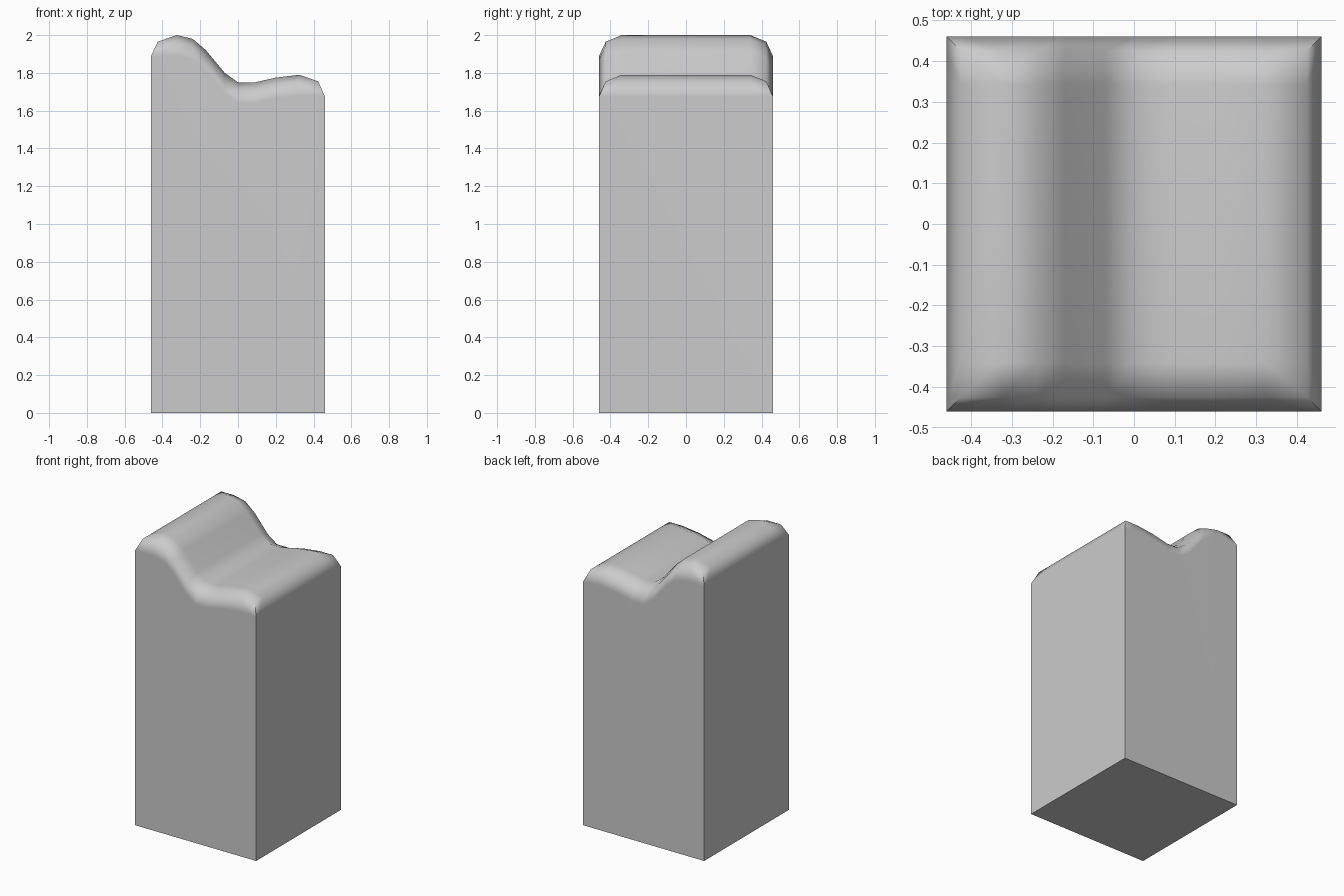
import bpy, bmesh, math

if "Cube" in bpy.data.objects:
    bpy.data.objects.remove(bpy.data.objects["Cube"])

R = 0.46                                   # half width of the square post
# crest profile along x: (x, height before rounding)
crest = [(-R, 2.0), (-0.425, 2.0), (-0.325, 2.0), (-0.24, 1.98), (-0.17, 1.92),
         (-0.07, 1.80), (0.0, 1.75), (0.09, 1.75), (0.2, 1.775), (0.325, 1.79),
         (0.425, 1.79), (R, 1.785)]
# rounded rim: distance from centre -> drop below the crest
rim = {R: 0.11, 0.425: 0.035}
ys = [-R, -0.425, -0.34, 0.34, 0.425, R]


def drop(v):
    return rim.get(abs(v), 0.0)


bm = bmesh.new()
grid = [[bm.verts.new((x, y, z - max(drop(x), drop(y)))) for y in ys]
        for x, z in crest]
nx, ny = len(crest), len(ys)

# top surface, corner cells split along the mitre diagonal
for i in range(nx - 1):
    for j in range(ny - 1):
        a, b = grid[i][j], grid[i + 1][j]
        c, d = grid[i + 1][j + 1], grid[i][j + 1]
        left, right = i < 2, i > nx - 4
        low, high = j < 2, j > ny - 4
        if (left and low) or (right and high):
            bm.faces.new((a, b, c))
            bm.faces.new((a, c, d))
        elif (right and low) or (left and high):
            bm.faces.new((a, b, d))
            bm.faces.new((b, c, d))
        else:
            bm.faces.new((a, b, c, d))

# walls and base
foot = [bm.verts.new((sx * R, sy * R, 0)) for sx, sy in
        ((-1, -1), (1, -1), (1, 1), (-1, 1))]
edges = [[col[0] for col in grid], grid[-1],
         [col[-1] for col in reversed(grid)], list(reversed(grid[0]))]
for k, edge in enumerate(edges):
    bm.faces.new([foot[k], foot[(k + 1) % 4]] + edge[::-1])
bm.faces.new(foot[::-1])
bmesh.ops.recalc_face_normals(bm, faces=bm.faces)

mesh = bpy.data.meshes.new("carved_post")
bm.to_mesh(mesh)
bm.free()
post = bpy.data.objects.new("carved_post", mesh)
bpy.context.collection.objects.link(post)

# smooth rounded top with sharp vertical corners, flat walls
bpy.context.view_layer.objects.active = post
post.select_set(True)
bpy.ops.object.shade_smooth_by_angle(angle=math.radians(50))
weighted = post.modifiers.new("flat_walls", 'WEIGHTED_NORMAL')
weighted.keep_sharp = True
